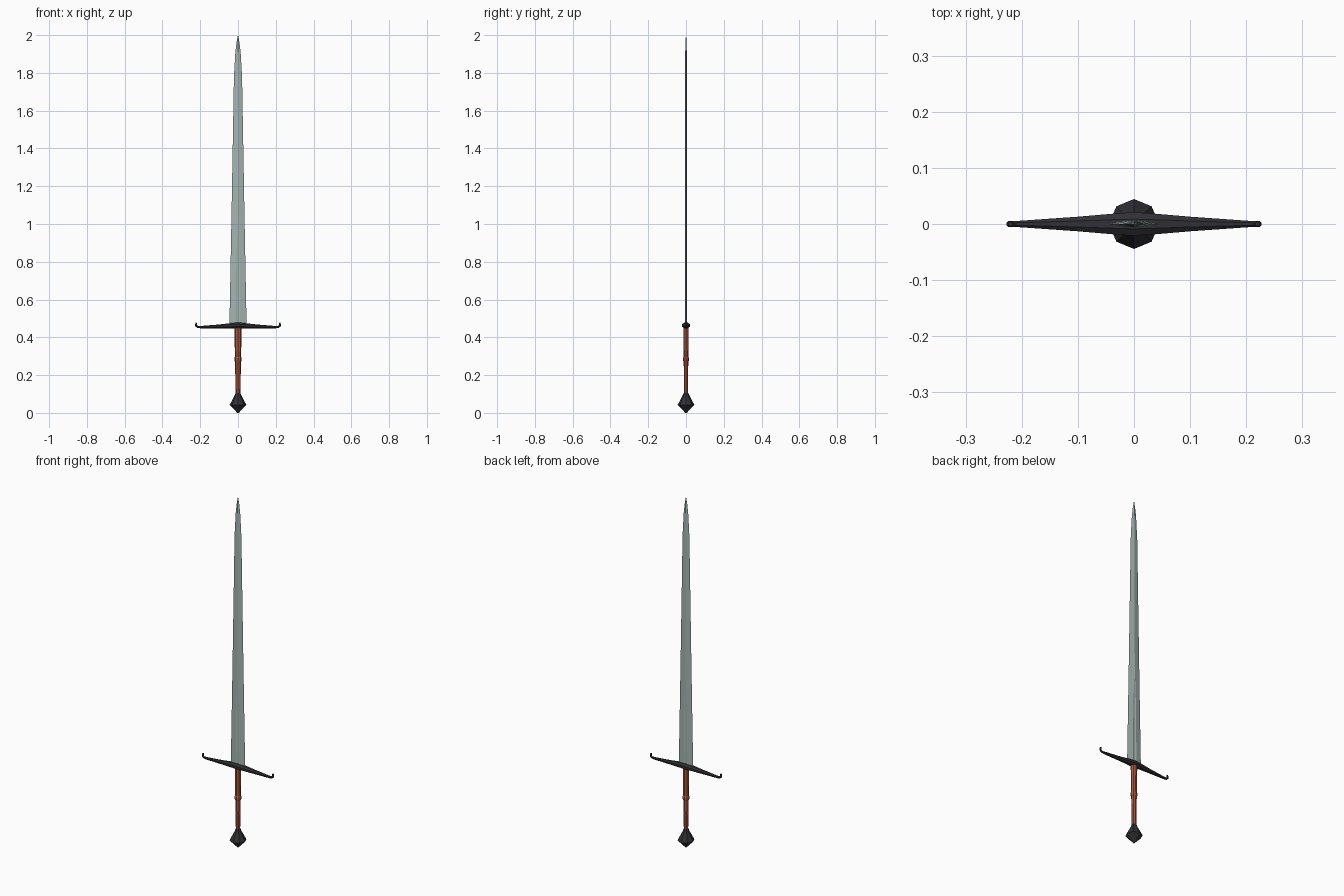
import bpy, bmesh, math
from mathutils import Vector

if "Cube" in bpy.data.objects:
    bpy.data.objects.remove(bpy.data.objects["Cube"])


def material(name, rgb):
    m = bpy.data.materials.new(name)
    m.diffuse_color = (*rgb, 1)
    m.use_nodes = True
    m.node_tree.nodes["Principled BSDF"].inputs["Base Color"].default_value = m.diffuse_color
    return m


STEEL = material("pale steel", (0.37, 0.46, 0.44))
IRON = material("dark iron", (0.03, 0.03, 0.036))
LEATHER = material("red brown leather", (0.38, 0.095, 0.047))


def loft(name, rings, mat, mirror=False, cap_start=True):
    """Skin a list of equal-length rings and cap the ends."""
    bm = bmesh.new()
    vs = [[bm.verts.new(p) for p in r] for r in rings]
    n = len(vs[0])
    for a, b in zip(vs, vs[1:]):
        for i in range(n):
            j = (i + 1) % n
            bm.faces.new((a[i], a[j], b[j], b[i]))
    if cap_start:
        bm.faces.new(vs[0])
    bm.faces.new(vs[-1])
    bmesh.ops.remove_doubles(bm, verts=bm.verts, dist=1e-5)
    if mirror:
        bmesh.ops.mirror(bm, geom=bm.verts[:] + bm.edges[:] + bm.faces[:],
                         axis='X', merge_dist=1e-4)
    bmesh.ops.recalc_face_normals(bm, faces=bm.faces)
    me = bpy.data.meshes.new(name)
    bm.to_mesh(me)
    bm.free()
    me.materials.append(mat)
    ob = bpy.data.objects.new(name, me)
    bpy.context.collection.objects.link(ob)
    return ob


def oval(z, rx, ry, n=8):
    return [Vector((rx * math.cos(2 * math.pi * i / n),
                    ry * math.sin(2 * math.pi * i / n), z)) for i in range(n)]


# Blade: diamond section with a fuller that fades out at z = 1.04
def blade_ring(z, w, t, f, depth):
    tf = t * (1 - f / w)
    half = [(w, 0), (f, tf), (0, t - depth), (-f, tf)]
    return [Vector((x, y, z)) for x, y in half] + \
           [Vector((-x, -y, z)) for x, y in half]


loft("blade", [blade_ring(*s) for s in (
    (0.46, 0.0455, 0.0075, 0.011, 0.0045),
    (0.80, 0.039, 0.0068, 0.009, 0.004),
    (1.04, 0.0345, 0.006, 0, 0),
    (1.78, 0.0215, 0.005, 0, 0),
    (1.91, 0.014, 0.0042, 0, 0),
    (1.96, 0.008, 0.003, 0, 0),
    (2.00, 0.0006, 0.0005, 0, 0))], STEEL)


# Crossguard: one tapering arm with an upturned end, mirrored
def guard_ring(x, z, hy, hz, tilt):
    c, s = math.cos(math.radians(tilt)), math.sin(math.radians(tilt))
    pts = []
    for i in range(8):
        a = math.pi / 8 + i * math.pi / 4
        u = hz * math.sin(a) / math.cos(math.pi / 8)
        pts.append(Vector((x - u * s, hy * math.cos(a) / math.cos(math.pi / 8),
                           z + u * c)))
    return pts


loft("crossguard", [guard_ring(*s) for s in (
    (0, 0.463, 0.021, 0.016, 0),
    (0.03, 0.462, 0.019, 0.014, 0),
    (0.10, 0.458, 0.013, 0.010, 0),
    (0.20, 0.454, 0.006, 0.006, 0),
    (0.214, 0.455, 0.005, 0.006, 20),
    (0.221, 0.461, 0.005, 0.006, 60),
    (0.222, 0.468, 0.005, 0.005, 90),
    (0.220, 0.477, 0.004, 0.004, 105))], IRON, mirror=True, cap_start=False)

# Grip with a raised ring in the middle
loft("grip", [oval(*s) for s in (
    (0.095, 0.0125, 0.010), (0.23, 0.015, 0.0115),
    (0.275, 0.016, 0.0125), (0.455, 0.019, 0.0145))], LEATHER)
loft("grip_ring", [oval(*s) for s in (
    (0.272, 0.0165, 0.013), (0.277, 0.0195, 0.0155),
    (0.291, 0.0195, 0.0155), (0.296, 0.0165, 0.013))], LEATHER)

# Faceted pommel
loft("pommel", [oval(z, r, r) for z, r in (
    (0.0, 0.004), (0.010, 0.013), (0.042, 0.0445), (0.094, 0.017), (0.106, 0.013))], IRON)
